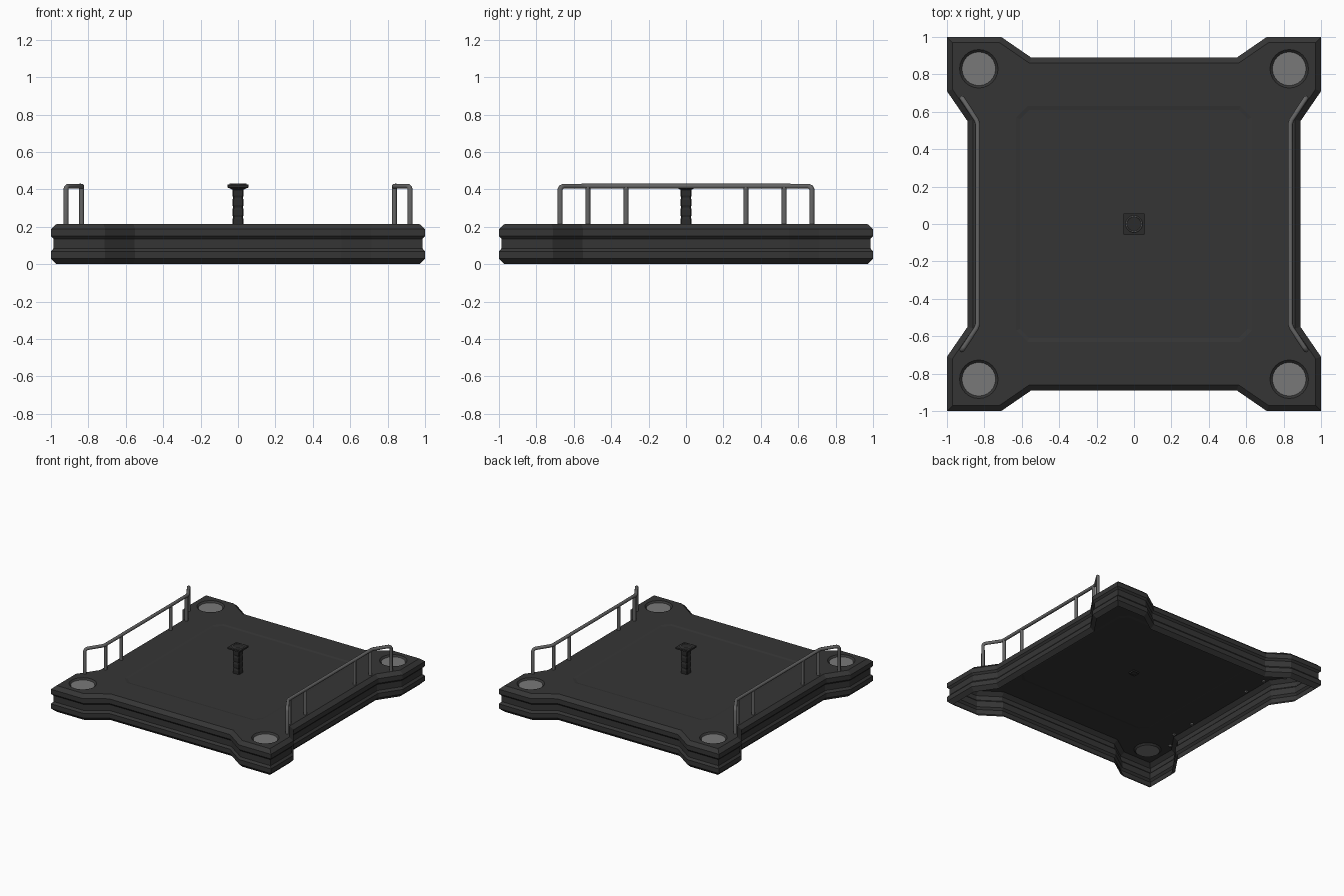
import bpy, bmesh, math
from mathutils import Vector

if "Cube" in bpy.data.objects:
    bpy.data.objects.remove(bpy.data.objects["Cube"])


def material(name, v):
    m = bpy.data.materials.new(name)
    m.diffuse_color = (v, v, v, 1)
    m.use_nodes = True
    m.node_tree.nodes["Principled BSDF"].inputs["Base Color"].default_value = m.diffuse_color
    return m


BODY = material("charcoal", 0.036)
STEEL = material("grey_steel", 0.13)
LAMP = material("lamp_grey", 0.19)
DARK = material("dark_metal", 0.024)


def add_ring(bm, pts, z):
    return [bm.verts.new((x, y, z)) for x, y in pts]


def bridge(bm, a, b):
    n = len(a)
    return [bm.faces.new((a[i], a[(i + 1) % n], b[(i + 1) % n], b[i])) for i in range(n)]


def circle(r, n, cx=0, cy=0, off=0):
    return [(cx + r * math.cos(2 * math.pi * (i + off) / n),
             cy + r * math.sin(2 * math.pi * (i + off) / n)) for i in range(n)]


def outline(d):
    """Plan of the platform, inset by d."""
    s = d * 0.31
    quad = [(0.89 - d, 0.55 + s), (1 - d, 0.71 + s), (1 - d, 1 - d),
            (0.71 + s, 1 - d), (0.55 + s, 0.89 - d)]
    pts = []
    for k in range(4):
        c, sn = [(1, 0), (0, 1), (-1, 0), (0, -1)][k]
        pts += [(c * x - sn * y, sn * x + c * y) for x, y in quad]
    return pts


def cut_square(h, c):
    """Square with clipped corners."""
    return [(h, -h + c), (h, h - c), (h - c, h), (-h + c, h),
            (-h, h - c), (-h, -h + c), (-h + c, -h), (h - c, -h)]


def finish(bm, name, mats, smooth=None):
    me = bpy.data.meshes.new(name)
    bm.to_mesh(me)
    bm.free()
    ob = bpy.data.objects.new(name, me)
    bpy.context.collection.objects.link(ob)
    for m in mats:
        me.materials.append(m)
    if smooth:
        bpy.ops.object.select_all(action='DESELECT')
        ob.select_set(True)
        bpy.context.view_layer.objects.active = ob
        bpy.ops.object.shade_smooth_by_angle(angle=math.radians(smooth))
    return ob


TOP = 0.215

# Platform: open-bottomed shell with grooved sides
bm = bmesh.new()
profile = [(0.03, 0.0), (0.0, 0.03), (0.0, 0.068), (0.014, 0.085),
           (0.014, 0.135), (0.0, 0.15), (0.0, 0.188), (0.03, TOP)]
rings = [add_ring(bm, outline(d), z) for d, z in profile]
for a, b in zip(rings, rings[1:]):
    bridge(bm, a, b)

# Shallow deck recess and four lamp wells in the top
holes = []
outer = add_ring(bm, cut_square(0.63, 0.06), TOP)
inner = add_ring(bm, cut_square(0.61, 0.05), TOP - 0.004)
bridge(bm, outer, inner)
bm.faces.new(inner)
holes.append(outer)
for sx in (-1, 1):
    for sy in (-1, 1):
        cx, cy = 0.83 * sx, 0.83 * sy
        rim = add_ring(bm, circle(0.103, 24, cx, cy), TOP)
        low = add_ring(bm, circle(0.09, 24, cx, cy), TOP - 0.012)
        bridge(bm, rim, low)
        bm.faces.new(low).material_index = 1
        holes.append(rim)
edges = []
for loop in [rings[-1]] + holes:
    edges += [bm.edges.get((loop[i], loop[(i + 1) % len(loop)])) for i in range(len(loop))]
res = bmesh.ops.triangle_fill(bm, use_beauty=True, use_dissolve=False, edges=edges,
                              normal=Vector((0, 0, 1)))
for f in bm.faces:
    f.normal_update()
    if f.calc_center_median().z > 0.2 and f.normal.z < 0:
        f.normal_flip()
finish(bm, "platform", [BODY, LAMP])

# Central post: square stem with bulging segments
bm = bmesh.new()
stem = []
for i in range(4):
    z = 0.2 + i * 0.052
    stem += [(0.026, z), (0.03, z + 0.012), (0.03, z + 0.038)]
stem.append((0.026, 0.405))
rings = [add_ring(bm, cut_square(h, 0.006), z) for h, z in stem]
for a, b in zip(rings, rings[1:]):
    bridge(bm, a, b)
bm.faces.new(rings[-1])
finish(bm, "centre_post", [DARK])

# Square cap plate with a tapered underside
bm = bmesh.new()
cap = [(0.03, 0.398), (0.038, 0.402), (0.057, 0.411), (0.057, 0.424), (0.054, 0.426)]
rings = [add_ring(bm, cut_square(h, 0.004), z) for h, z in cap]
for a, b in zip(rings, rings[1:]):
    bridge(bm, a, b)
bm.faces.new(rings[0][::-1])
bm.faces.new(rings[-1])
finish(bm, "post_cap", [DARK])

# Round raised ring on the cap
bm = bmesh.new()
rings = [add_ring(bm, circle(r, 20), z) for r, z in
         [(0.046, 0.425), (0.044, 0.431), (0.039, 0.431), (0.038, 0.427)]]
for a, b in zip(rings, rings[1:]):
    bridge(bm, a, b)
bm.faces.new(rings[-1])
finish(bm, "cap_ring", [STEEL, DARK]).data.polygons[-1].material_index = 1


def tube(name, pts, r):
    cu = bpy.data.curves.new(name, 'CURVE')
    cu.dimensions = '3D'
    cu.bevel_depth = r
    cu.bevel_resolution = 2
    cu.use_fill_caps = True
    sp = cu.splines.new('POLY')
    sp.points.add(len(pts) - 1)
    for p, c in zip(sp.points, pts):
        p.co = (*c, 1)
    cu.materials.append(STEEL)
    ob = bpy.data.objects.new(name, cu)
    bpy.context.collection.objects.link(ob)
    bpy.ops.object.select_all(action='DESELECT')
    ob.select_set(True)
    bpy.context.view_layer.objects.active = ob
    bpy.ops.object.convert(target='MESH')
    bpy.ops.object.shade_smooth_by_angle(angle=math.radians(50))


# Side railings: bent handrail plus four inner uprights each
half = [(0.92, 0.673, 0.205), (0.92, 0.673, 0.40), (0.917, 0.668, 0.411),
        (0.909, 0.657, 0.417), (0.842, 0.555, 0.417), (0.836, 0.535, 0.417)]
for s, side in ((-1, "left"), (1, "right")):
    path = half + [(x, -y, z) for x, y, z in reversed(half)]
    tube(side + "_handrail", [(s * x, y, z) for x, y, z in path], 0.0135)
    for i, y in enumerate((-0.525, -0.32, 0.32, 0.525)):
        tube(f"{side}_upright_{i + 1}", [(s * 0.836, y, 0.205), (s * 0.836, y, 0.415)], 0.0135)
